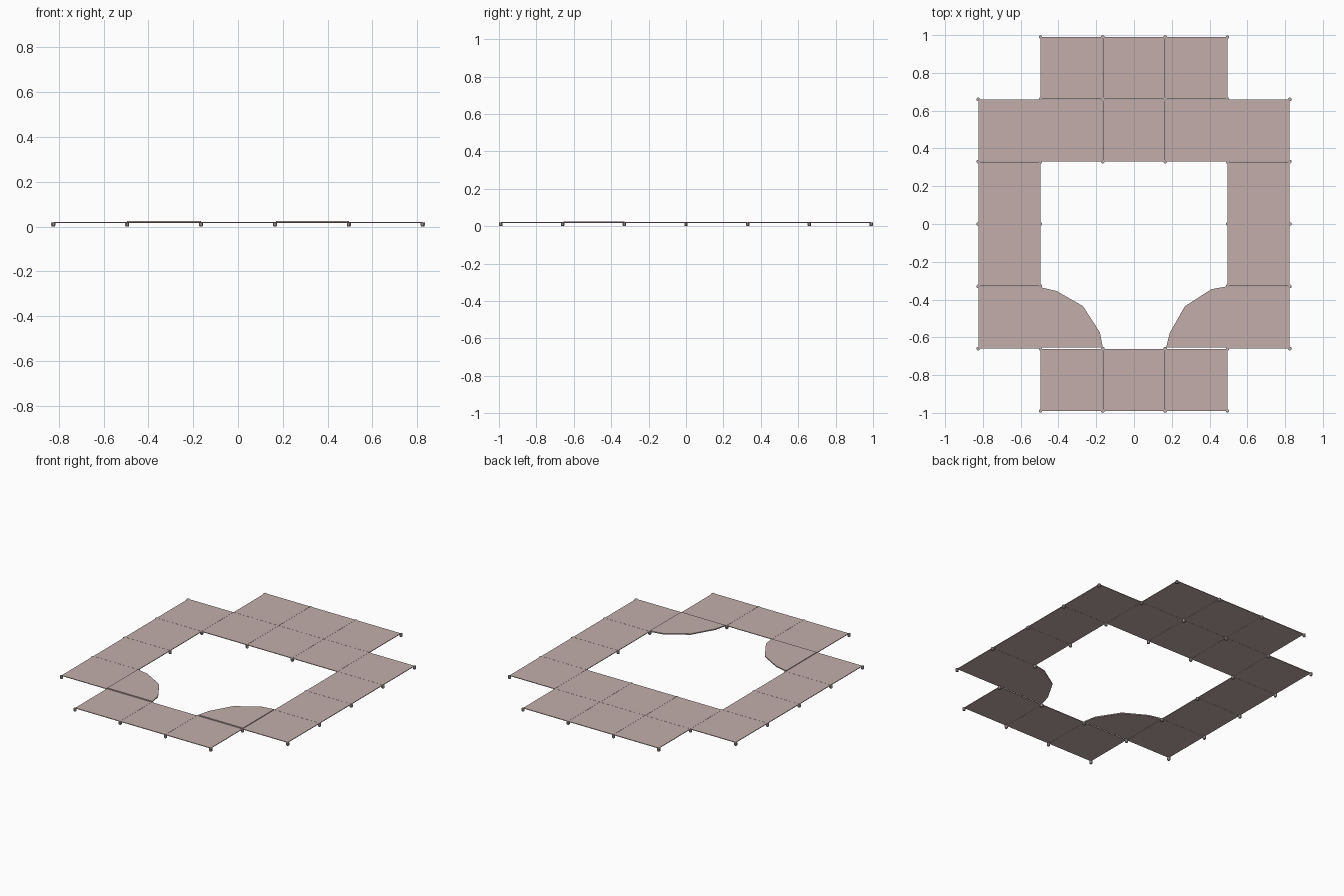
import bpy, bmesh, math
from mathutils import Matrix

cube = bpy.data.objects.get("Cube")
if cube:
    bpy.data.objects.remove(cube, do_unlink=True)

S = 0.33            # tile pitch
TOP = 0.021         # upper face of the tiles


def material(name, rgb):
    m = bpy.data.materials.new(name)
    m.use_nodes = True
    m.diffuse_color = (*rgb, 1)
    m.node_tree.nodes["Principled BSDF"].inputs["Base Color"].default_value = (*rgb, 1)
    return m


pink = material("dusty pink", (0.54, 0.42, 0.41))
grey = material("warm grey", (0.46, 0.40, 0.39))


def finish(name, bm, mat):
    bmesh.ops.recalc_face_normals(bm, faces=bm.faces)
    mesh = bpy.data.meshes.new(name)
    bm.to_mesh(mesh)
    bm.free()
    mesh.materials.append(mat)
    obj = bpy.data.objects.new(name, mesh)
    bpy.context.collection.objects.link(obj)
    return obj


def slab(name, outline, z0, z1):
    """Thin plate extruded from a flat outline."""
    bm = bmesh.new()
    face = bm.faces.new([bm.verts.new((x, y, z0)) for x, y in outline])
    ext = bmesh.ops.extrude_face_region(bm, geom=[face])["geom"]
    verts = [v for v in ext if isinstance(v, bmesh.types.BMVert)]
    bmesh.ops.translate(bm, verts=verts, vec=(0, 0, z1 - z0))
    return finish(name, bm, pink)


# Square floor tiles, listed per row as column offsets
rows = [(-1, 0, 1), (-2, 2), (-2, 2), (-2, 2), (-2, -1, 0, 1, 2), (-1, 0, 1)]
corners = set()
h = S / 2 - 0.0005
for r, cols in enumerate(rows):
    y = (r - 2.5) * S
    for c in cols:
        x = c * S
        slab("floor_tile", [(x - h, y - h), (x + h, y - h), (x + h, y + h), (x - h, y + h)],
             TOP - 0.004, TOP)
        corners |= {(c + i, r - 2.5 + j) for i in (-0.5, 0.5) for j in (-0.5, 0.5)}

# Curved corner tiles: one quarter-round outline, turned for the other side
quarter = [(0, 0.005), (0.325, 0.005), (0.305, 0.085), (0.225, 0.225), (0.085, 0.315), (0, 0.33)]
turned = [(0, 0.005), (0.33, 0.005), (0.315, 0.085), (0.225, 0.225), (0.085, 0.305), (0, 0.325)]
for name, side, shape in (("left_curved_tile", 1, quarter), ("right_curved_tile", -1, turned)):
    slab(name, [(side * (1.5 * S - u), -2 * S + v) for u, v in shape], TOP - 0.003, TOP + 0.004)

# Small round feet under every tile corner
bm = bmesh.new()
for i, j in sorted(corners):
    place = Matrix.Translation((i * S, j * S, 0))
    for z0, z1, r0, r1 in ((0, 0.005, 0.007, 0.01), (0.005, TOP - 0.002, 0.01, 0.01)):
        bmesh.ops.create_cone(bm, cap_ends=True, segments=8, radius1=r0, radius2=r1, depth=z1 - z0,
                              matrix=place @ Matrix.Translation((0, 0, (z0 + z1) / 2))
                              @ Matrix.Rotation(math.pi / 8, 4, "Z"))
finish("feet", bm, grey)
